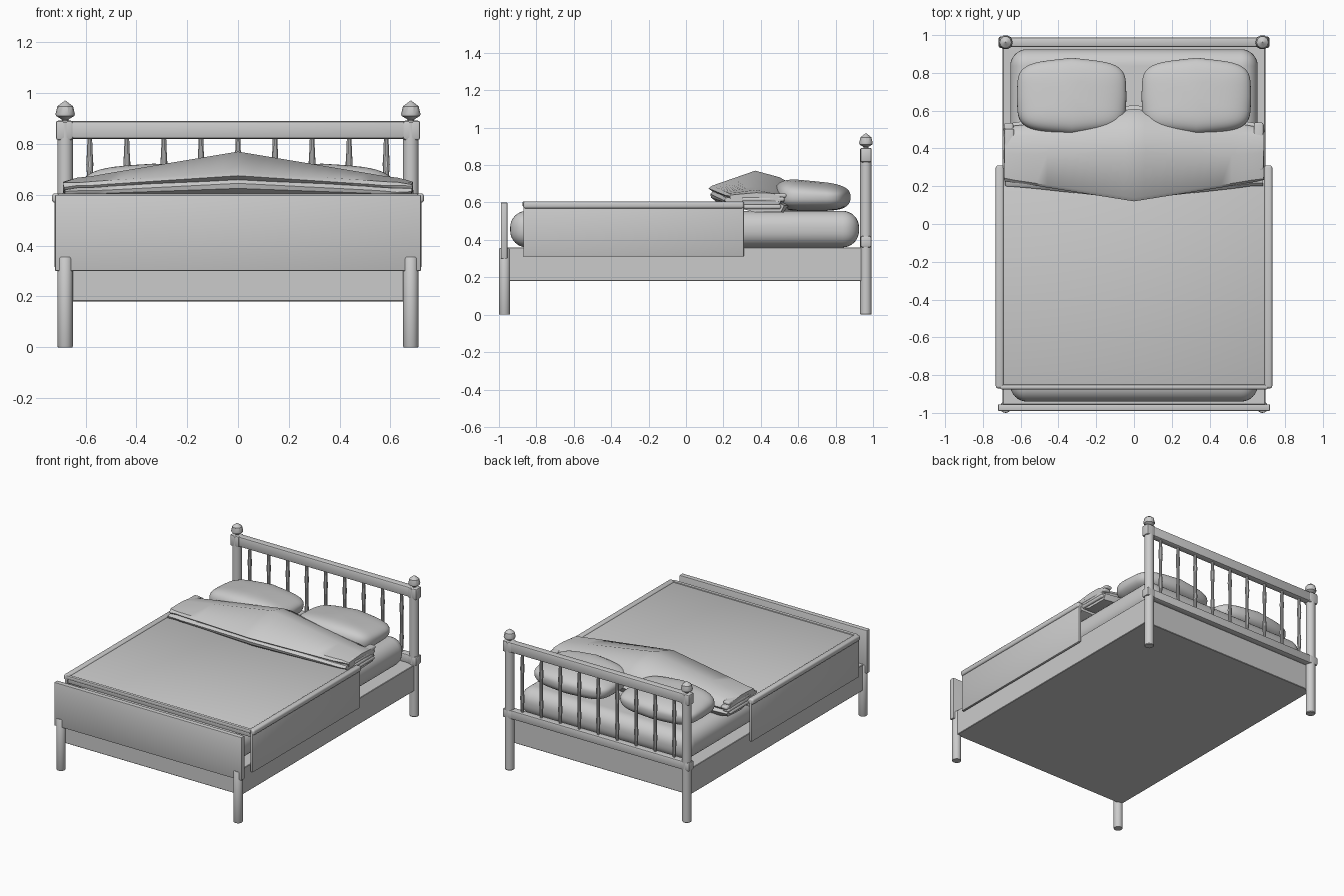
import bpy, bmesh, math, random
from mathutils import Vector

if "Cube" in bpy.data.objects:
    bpy.data.objects.remove(bpy.data.objects["Cube"])

random.seed(4)
grey = bpy.data.materials.new("light_grey")
grey.diffuse_color = (0.6, 0.6, 0.6, 1)
grey.use_nodes = True
grey.node_tree.nodes["Principled BSDF"].inputs["Base Color"].default_value = grey.diffuse_color


def finish(name, bm, angle=35):
    bmesh.ops.recalc_face_normals(bm, faces=bm.faces)
    me = bpy.data.meshes.new(name)
    bm.to_mesh(me)
    bm.free()
    me.materials.append(grey)
    ob = bpy.data.objects.new(name, me)
    bpy.context.collection.objects.link(ob)
    bpy.ops.object.select_all(action='DESELECT')
    ob.select_set(True)
    bpy.context.view_layer.objects.active = ob
    bpy.ops.object.shade_smooth_by_angle(angle=math.radians(angle))
    return ob


def box(name, lo, hi, bevel=0.0, segs=2):
    bm = bmesh.new()
    bmesh.ops.create_cube(bm, size=1)
    for v in bm.verts:
        v.co = Vector([(a + b) / 2 + c * (b - a) for a, b, c in zip(lo, hi, v.co)])
    if bevel:
        bmesh.ops.bevel(bm, geom=bm.edges[:], offset=bevel, segments=segs,
                        profile=0.5, affect='EDGES')
    return finish(name, bm)


def turned(name, x, y, profile, sides=16):
    """Revolve (radius, z) points around a vertical axis and cap both ends."""
    bm = bmesh.new()
    rings = [[bm.verts.new((x + r * math.cos(math.tau * i / sides),
                            y + r * math.sin(math.tau * i / sides), z))
              for i in range(sides)] for r, z in profile]
    skin(bm, rings)
    return finish(name, bm)


def skin(bm, rings):
    n = len(rings[0])
    for a, b in zip(rings, rings[1:]):
        for i in range(n):
            bm.faces.new((a[i], a[(i + 1) % n], b[(i + 1) % n], b[i]))
    bm.faces.new(rings[0])
    bm.faces.new(rings[-1])


def tented(name, half, centre, edge, wave=0.0, steps=24):
    """Loft a (y, z) section from the middle out to both sides."""
    bm = bmesh.new()
    rings = []
    for k in range(steps + 1):
        x = half * (2 * k / steps - 1)
        t = abs(x) / half
        w = wave * max(0, t - 0.8) * 5
        rings.append([bm.verts.new((x + random.uniform(-w, 0) * math.copysign(1, x),
                                    a[0] + (b[0] - a[0]) * t + random.uniform(-w, w),
                                    a[1] + (b[1] - a[1]) * t + random.uniform(-w, w)))
                      for a, b in zip(centre, edge)])
    skin(bm, rings)
    return finish(name, bm)


def spow(v, e):
    return math.copysign(abs(v) ** e, v)


def pillow(name, cx):
    """Plump cushion: rounded outline, bowed long sides, taller at the front."""
    bm = bmesh.new()
    bmesh.ops.create_uvsphere(bm, u_segments=48, v_segments=24, radius=1)
    for v in bm.verts:
        lat = math.asin(max(-1, min(1, v.co.z)))
        lon = math.atan2(v.co.y, v.co.x)
        c = spow(math.cos(lat), 0.5)
        u, w = c * spow(math.cos(lon), 0.4), c * spow(math.sin(lon), 0.4)
        h = spow(math.sin(lat), 0.8)
        top = 0.085 * (1 - 0.22 * abs(u)) - 0.02 * w if h > 0 else 0.075
        v.co = (cx + 0.29 * u * (1 - 0.03 * w * w), 0.675 + 0.205 * w * (1 - 0.15 * abs(u)),
                0.63 + h * top)
    return finish(name, bm, 60)


# Bed base and mattress
box("bed_base", (-0.695, -0.955, 0.18), (0.695, 0.95, 0.36), 0.003, 1)
box("mattress", (-0.655, -0.94, 0.36), (0.655, 0.925, 0.555), 0.088, 8)

# Footboard and legs
box("footboard", (-0.72, -0.99, 0.30), (0.72, -0.955, 0.60), 0.005)
for s, side in ((-1, "left"), (1, "right")):
    turned(side + "_foot_post", s * 0.68, -0.97,
           [(0.028, 0), (0.03, 0.004), (0.03, 0.35), (0.026, 0.356)])

    # Head posts with cone-shaped finials and rail end blocks
    turned(side + "_head_post", s * 0.68, 0.962,
           [(0.028, 0), (0.031, 0.004), (0.031, 0.885), (0.027, 0.89)])
    turned(side + "_finial", s * 0.68, 0.962,
           [(0.012, 0.885), (0.014, 0.897), (0.036, 0.91), (0.038, 0.918),
            (0.031, 0.948), (0.018, 0.958), (0.002, 0.97)], 10)
    for z0, z1, label in ((0.815, 0.892, "upper"), (0.36, 0.42, "lower")):
        box(f"{side}_{label}_rail_block", (s * 0.683 - 0.034, 0.932, z0),
            (s * 0.683 + 0.034, 0.992, z1), 0.01, 2)

# Headboard rails and spindles
box("headboard_top_rail", (-0.70, 0.938, 0.82), (0.70, 0.988, 0.89), 0.01)
box("headboard_lower_rail", (-0.70, 0.938, 0.36), (0.70, 0.988, 0.42), 0.008)
for i in range(9):
    turned(f"spindle_{i + 1}", (i - 4) * 0.1458, 0.962,
           [(0.009, 0.415), (0.011, 0.46), (0.014, 0.52), (0.010, 0.56),
            (0.010, 0.66), (0.014, 0.72), (0.011, 0.77), (0.009, 0.825)], 10)

# Blanket: top sheet, hanging sides, rolled edges
box("blanket_top", (-0.705, -0.865, 0.548), (0.705, 0.31, 0.598), 0.008)
box("blanket_front_hem", (-0.71, -0.875, 0.578), (0.71, -0.85, 0.606), 0.008)
for s, side in ((-1, "left"), (1, "right")):
    x0, x1 = sorted((s * 0.703, s * 0.722))
    box(side + "_blanket_drop", (x0, -0.87, 0.31), (x1, 0.31, 0.60), 0.007)
    x0, x1 = sorted((s * 0.69, s * 0.732))
    box(side + "_blanket_roll", (x0, -0.87, 0.568), (x1, 0.31, 0.606), 0.012, 3)

# Turned-down blanket flap, peaked in the middle, in two folded layers
tented("folded_flap_top", 0.69,
       [(0.14, 0.66), (0.12, 0.675), (0.14, 0.69), (0.37, 0.77), (0.50, 0.735),
        (0.58, 0.69), (0.61, 0.64), (0.59, 0.60), (0.37, 0.62)],
       [(0.24, 0.618), (0.23, 0.63), (0.24, 0.645), (0.37, 0.655), (0.46, 0.645),
        (0.50, 0.625), (0.51, 0.605), (0.50, 0.59), (0.37, 0.60)], 0.006)
tented("folded_flap_under", 0.685,
       [(0.17, 0.598), (0.135, 0.625), (0.13, 0.645), (0.15, 0.665), (0.37, 0.70),
        (0.58, 0.65), (0.63, 0.60), (0.60, 0.55), (0.37, 0.55)],
       [(0.23, 0.59), (0.21, 0.60), (0.205, 0.61), (0.22, 0.622), (0.37, 0.63),
        (0.48, 0.60), (0.53, 0.58), (0.51, 0.55), (0.37, 0.55)], 0.006)

# Crumpled folds at the flap ends
for s, side in ((-1, "left"), (1, "right")):
    for k in range(4):
        z = 0.565 + 0.02 * k
        x = s * (0.672 - 0.004 * k)
        y0 = 0.25 + random.uniform(0, 0.05)
        y1 = 0.49 + random.uniform(0, 0.05)
        box(f"{side}_crumple_{k + 1}", (x - 0.025, y0, z), (x + 0.025, y1, z + 0.024),
            0.01, 3)

# Pillows
pillow("left_pillow", -0.33)
pillow("right_pillow", 0.33)
